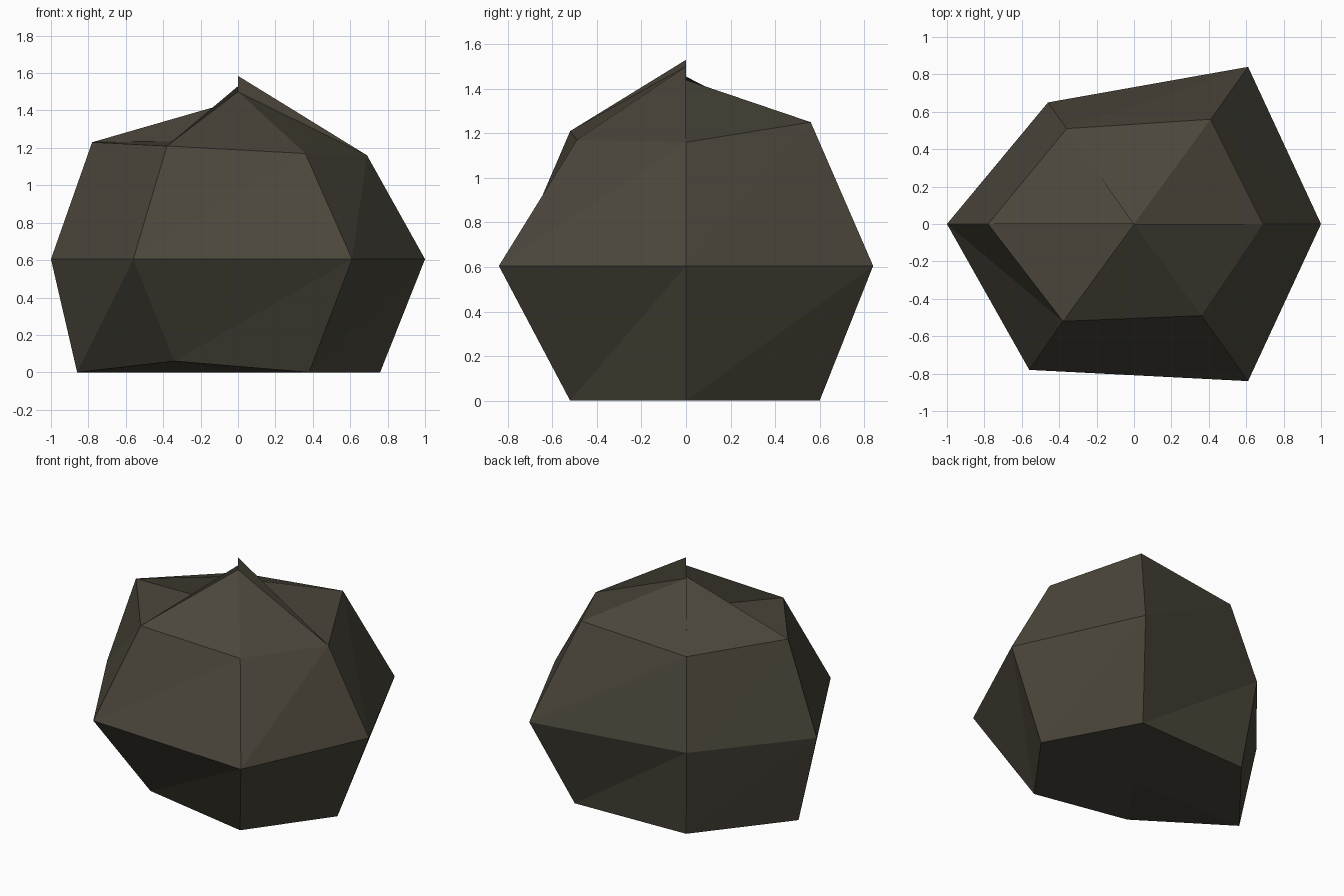
import bpy, bmesh

if "Cube" in bpy.data.objects:
    bpy.data.objects.remove(bpy.data.objects["Cube"])

# One flat stone colour
stone = bpy.data.materials.new("dark_stone")
stone.diffuse_color = (0.070, 0.061, 0.043, 1)
stone.use_nodes = True
stone.node_tree.nodes["Principled BSDF"].inputs["Base Color"].default_value = stone.diffuse_color

# Six-sided rings of the boulder, from the base upward
base = [(.76, 0, 0), (.43, .6, 0), (-.40, .57, 0),
        (-.86, 0, 0), (-.34, -.47, .06), (.38, -.52, 0)]
middle = [(1, 0, .605), (.61, .84, .605), (-.46, .65, .605),
          (-1, 0, .605), (-.56, -.78, .605), (.61, -.84, .605)]
upper = [(.69, 0, 1.16), (.41, .56, 1.25), (-.36, .51, 1.19),
         (-.78, 0, 1.23), (-.38, -.52, 1.21), (.36, -.49, 1.17)]

# Broken tip: each cap facet meets the axis at its own height
tips = [1.44, 1.44, 1.455, 1.24, 1.50, 1.50]
# Upright slivers along the cap ridges: ridge -> (low, high) on the axis
slivers = {0: (1.44, 1.585), 3: (1.24, 1.455), 4: (1.24, 1.53)}

bm = bmesh.new()
rings = [[bm.verts.new(p) for p in ring] for ring in (base, middle, upper)]
foot = bm.verts.new((0, 0, 0))

for i in range(6):
    j = (i + 1) % 6
    # Underside
    bm.faces.new((foot, rings[0][j], rings[0][i]))
    # Sides, split along the diagonal because the facets are not quite flat
    for low, high in zip(rings, rings[1:]):
        bm.faces.new((low[i], low[j], high[j]))
        bm.faces.new((low[i], high[j], high[i]))
    # Cap facet
    bm.faces.new((rings[2][i], rings[2][j], bm.verts.new((0, 0, tips[i]))))

# Ridge slivers
for i, (low, high) in slivers.items():
    bm.faces.new((rings[2][i], bm.verts.new((0, 0, low)), bm.verts.new((0, 0, high))))

mesh = bpy.data.meshes.new("boulder")
bm.to_mesh(mesh)
bm.free()
mesh.materials.append(stone)
bpy.context.collection.objects.link(bpy.data.objects.new("boulder", mesh))
